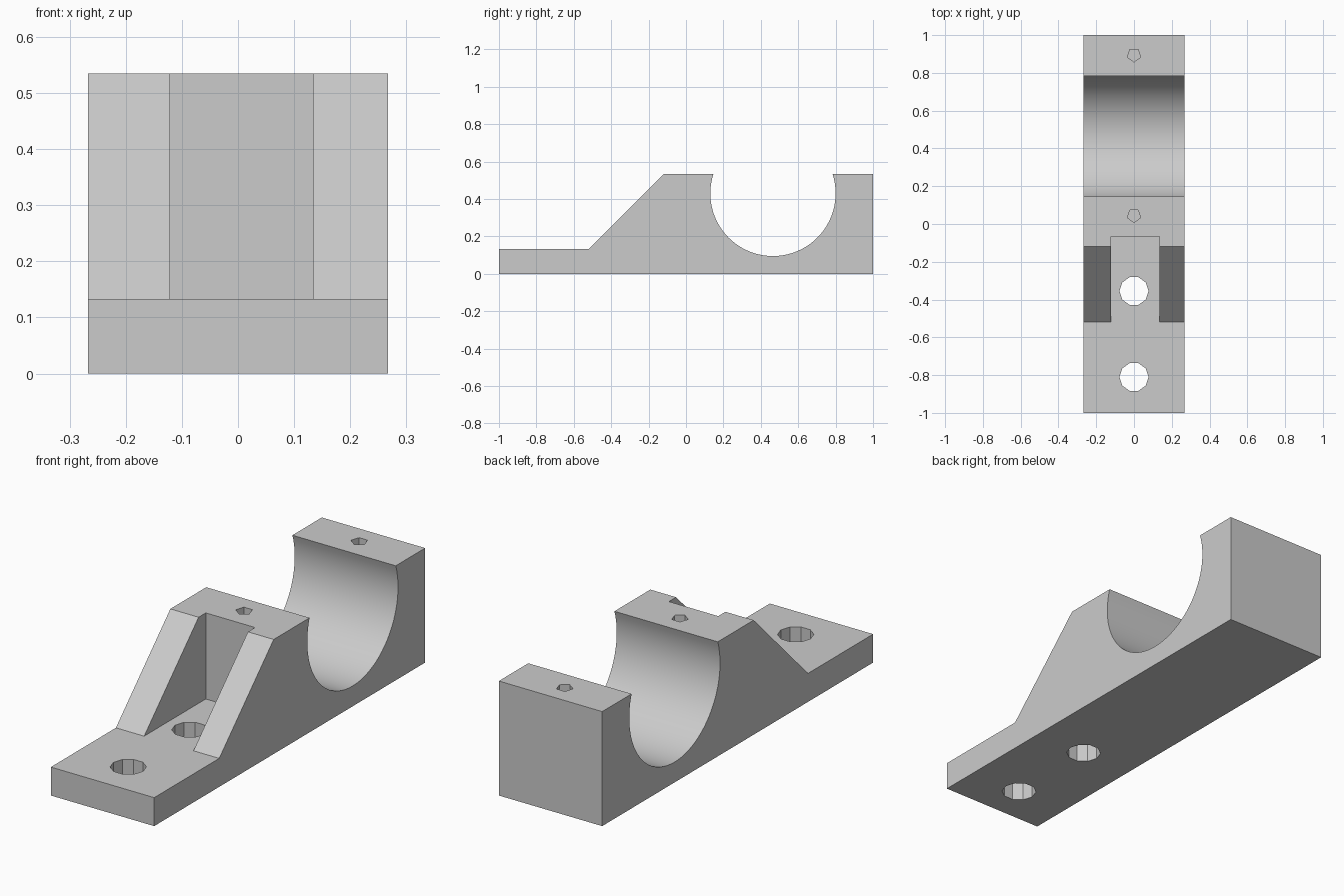
import bpy
import bmesh
from math import pi, sin, cos, asin, radians

old = bpy.data.objects.get("Cube")
if old:
    bpy.data.objects.remove(old, do_unlink=True)

HALF_W, TOP, BASE = 0.267, 0.535, 0.133
BORE_Y, BORE_Z, BORE_R = 0.465, 0.43, 0.335

grey = bpy.data.materials.new("light_grey")
grey.use_nodes = True
colour = (0.6, 0.6, 0.6, 1)
grey.diffuse_color = colour
grey.node_tree.nodes["Principled BSDF"].inputs["Base Color"].default_value = colour


def prism(name, points, offset):
    """Extrude a closed outline of 3D points along an offset."""
    bm = bmesh.new()
    face = bm.faces.new([bm.verts.new(p) for p in points])
    ext = bmesh.ops.extrude_face_region(bm, geom=[face])
    verts = [v for v in ext["geom"] if isinstance(v, bmesh.types.BMVert)]
    bmesh.ops.translate(bm, verts=verts, vec=offset)
    bmesh.ops.recalc_face_normals(bm, faces=bm.faces)
    mesh = bpy.data.meshes.new(name)
    bm.to_mesh(mesh)
    bm.free()
    mesh.materials.append(grey)
    obj = bpy.data.objects.new(name, mesh)
    bpy.context.collection.objects.link(obj)
    return obj


def hole(name, y, radius, sides, bottom, start):
    """Vertical polygonal cutter reaching above the block."""
    angles = [start + 2 * pi * i / sides for i in range(sides)]
    ring = [(radius * cos(a), y + radius * sin(a), bottom) for a in angles]
    return prism(name, ring, (0, 0, 1 - bottom))


# Side profile with the round bearing seat, extruded across the width
lip = asin((TOP - BORE_Z) / BORE_R)
steps = 48
arc = [lip - (pi + 2 * lip) * i / steps for i in range(steps + 1)]
profile = [(-1, 0), (1, 0), (1, TOP)]
profile += [(BORE_Y + BORE_R * cos(a), BORE_Z + BORE_R * sin(a)) for a in arc]
profile += [(-0.118, TOP), (-0.52, BASE), (-1, BASE)]
block = prism("bearing_block", [(-HALF_W, y, z) for y, z in profile], (2 * HALF_W, 0, 0))

# Slot between the ribs, two bolt holes and two blind screw holes
slot = [(-0.121, -0.53), (0.134, -0.53), (0.134, -0.065), (-0.121, -0.065)]
cutters = [prism("slot_cutter", [(x, y, BASE) for x, y in slot], (0, 0, 1))]
for y in (-0.355, -0.81):
    cutters.append(hole("bolt_hole_cutter", y, 0.077, 10, -0.2, 0))
for y in (0.045, 0.895):
    cutters.append(hole("screw_hole_cutter", y, 0.037, 5, 0.3, -pi / 2))

bpy.ops.object.select_all(action="DESELECT")
bpy.context.view_layer.objects.active = block
block.select_set(True)
for cutter in cutters:
    cutter.hide_render = True
    mod = block.modifiers.new("cut", "BOOLEAN")
    mod.operation = "DIFFERENCE"
    mod.solver = "EXACT"
    mod.object = cutter
    bpy.ops.object.modifier_apply(modifier=mod.name)
    bpy.data.objects.remove(cutter, do_unlink=True)

# Smooth bore, crisp edges elsewhere
bpy.ops.object.shade_smooth_by_angle(angle=radians(20))
